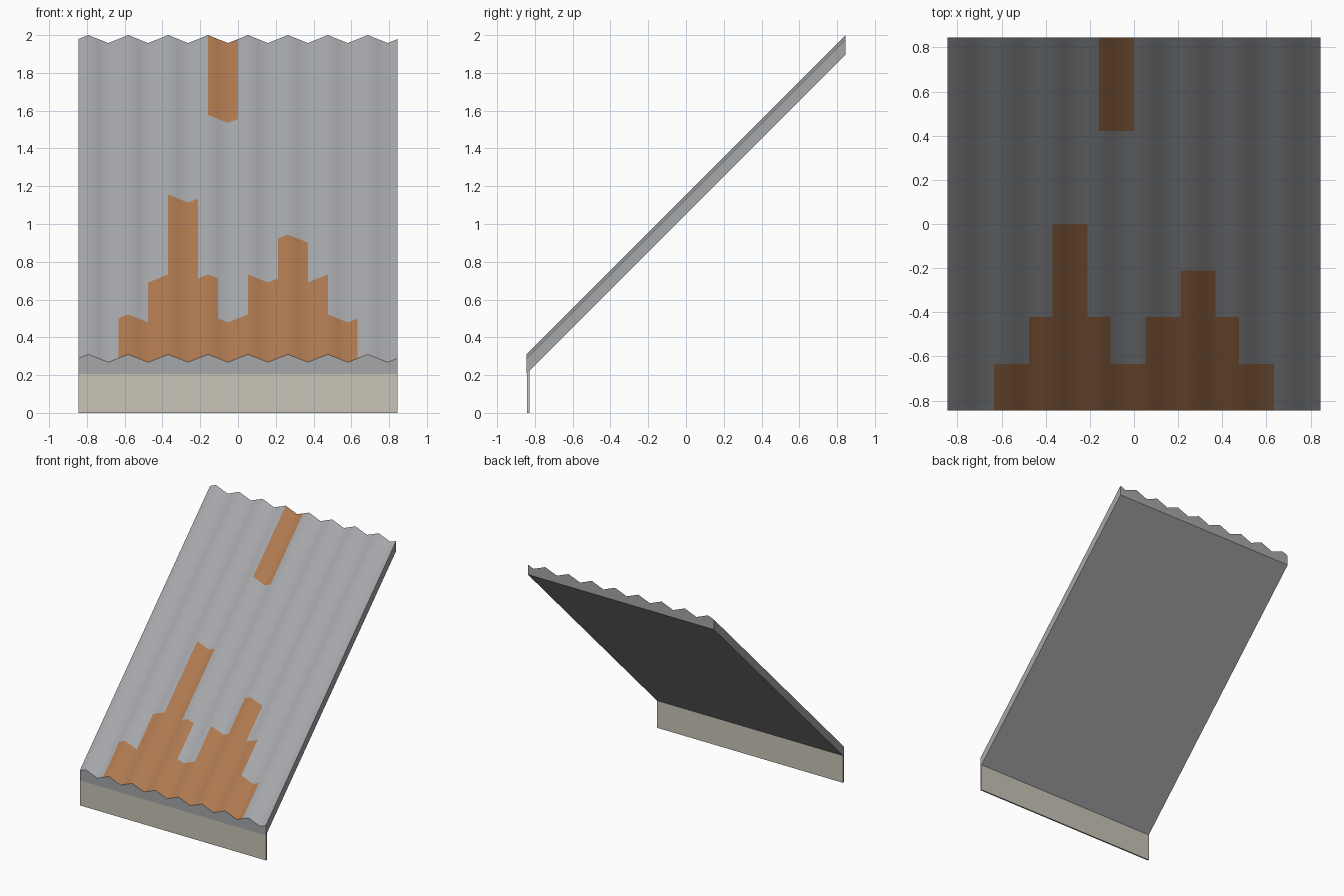
import bpy, bmesh, math
from mathutils import Matrix

if "Cube" in bpy.data.objects:
    bpy.data.objects.remove(bpy.data.objects["Cube"], do_unlink=True)

HALF = 0.845            # half width and half depth of the panel
COLS, ROWS = 32, 8      # four columns to each corrugation
CELL, ROW = 2 * HALF / COLS, 2 * HALF / ROWS


def material(name, srgb):
    rgba = [((c / 255 + 0.055) / 1.055) ** 2.4 for c in srgb] + [1]
    m = bpy.data.materials.new(name)
    m.use_nodes = True
    m.diffuse_color = rgba
    bsdf = m.node_tree.nodes["Principled BSDF"]
    bsdf.inputs["Base Color"].default_value = rgba
    bsdf.inputs["Roughness"].default_value = 0.8
    return m


def make_object(name, bm, mats):
    bmesh.ops.recalc_face_normals(bm, faces=bm.faces[:])
    mesh = bpy.data.meshes.new(name)
    bm.to_mesh(mesh)
    bm.free()
    ob = bpy.data.objects.new(name, mesh)
    bpy.context.collection.objects.link(ob)
    for m in mats:
        mesh.materials.append(m)
    return ob


zinc = material("zinc grey", (165, 167, 170))
rust = material("rust brown", (174, 121, 80))
board = material("pale board", (200, 195, 183))

# Rust patches: first column, end column, first row, end row
PATCHES = [(4, 28, 0, 1), (7, 14, 1, 2), (17, 25, 1, 2),
           (9, 12, 2, 4), (20, 23, 2, 3), (13, 16, 6, 8)]


def is_rusty(face):
    c = face.calc_center_median()
    col, row = (c.x + HALF) / CELL, (c.y + HALF) / ROW
    return any(a < col < b and r < row < s for a, b, r, s in PATCHES)


# Corrugated sloping sheet: a rippled grid
bm = bmesh.new()
bmesh.ops.create_grid(bm, x_segments=COLS, y_segments=ROWS, size=HALF)
for v in bm.verts:
    wave = math.sin(round((v.co.x + HALF) / CELL) * math.pi / 2)
    v.co.z = v.co.y + 1.134 + 0.021 * wave
for f in bm.faces:
    f.material_index = int(is_rusty(f))

# Skirt down to a flat sloping underside
rim = [e for e in bm.edges if e.is_boundary]
geom = bmesh.ops.extrude_edge_only(bm, edges=rim)["geom"]
for v in geom:
    if isinstance(v, bmesh.types.BMVert):
        v.co.z = v.co.y + 1.052
for f in bm.faces:
    if abs(f.normal.z) < 0.01 or any(e.is_boundary for e in f.edges):
        f.material_index = 0
bmesh.ops.contextual_create(bm, geom=[e for e in bm.edges if e.is_boundary])
bm.normal_update()
for f in bm.faces:
    if len(f.verts) > 4:
        f.material_index = 0
roof = make_object("corrugated_roof", bm, [zinc, rust])
bpy.ops.object.select_all(action="DESELECT")
roof.select_set(True)
bpy.context.view_layer.objects.active = roof
bpy.ops.object.shade_smooth_by_angle(angle=math.radians(40))

# Thin board below the lower edge, its top cut to the slope
bm = bmesh.new()
bmesh.ops.create_cube(bm, size=1, matrix=Matrix.Translation((0, -0.835, 0.1))
                      @ Matrix.Diagonal((2 * HALF, 0.012, 0.2, 1)))
for v in bm.verts:
    if v.co.z > 0.1:
        v.co.z = v.co.y + 1.052
make_object("eave_board", bm, [board])
